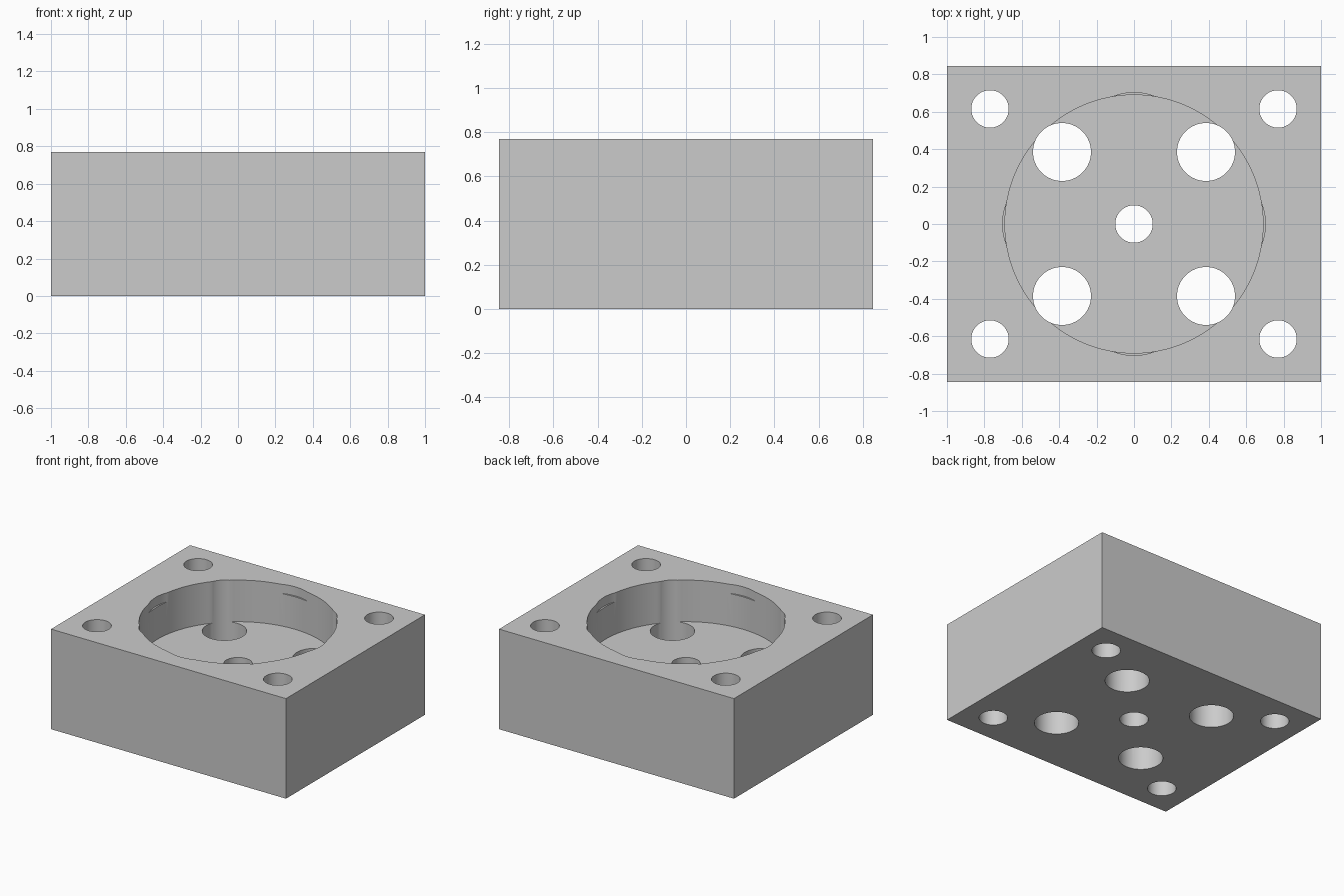
import bpy
import math

if "Cube" in bpy.data.objects:
    bpy.data.objects.remove(bpy.data.objects["Cube"], do_unlink=True)

WIDTH, DEPTH, HEIGHT = 2.0, 1.69, 0.77
FLOOR = 0.45          # pocket floor height
SIGNS = [(sx, sy) for sx in (-1, 1) for sy in (-1, 1)]

# Single grey material
grey = bpy.data.materials.new("plain grey")
grey.use_nodes = True
grey.diffuse_color = (0.6, 0.6, 0.6, 1)
grey.node_tree.nodes["Principled BSDF"].inputs["Base Color"].default_value = (0.6, 0.6, 0.6, 1)

# Solid block
bpy.ops.mesh.primitive_cube_add(size=1, location=(0, 0, HEIGHT / 2))
block = bpy.context.object
block.name = "housing_block"
block.scale = (WIDTH, DEPTH, HEIGHT)
bpy.ops.object.transform_apply(location=True, rotation=False, scale=True)
block.data.materials.append(grey)


def bore(x, y, radius, bottom=-0.2, sides=64):
    """Cut a vertical round hole from the top down to the given height."""
    top = HEIGHT + 0.2
    bpy.ops.mesh.primitive_cylinder_add(
        vertices=sides, radius=radius, depth=top - bottom,
        location=(x, y, (top + bottom) / 2))
    cutter = bpy.context.object
    cutter.name = "bore_cutter"
    cutter.hide_render = True
    cutter.data.materials.append(grey)
    bpy.context.view_layer.objects.active = block
    cut = block.modifiers.new("bore", 'BOOLEAN')
    cut.operation = 'DIFFERENCE'
    cut.solver = 'EXACT'
    cut.object = cutter
    bpy.ops.object.modifier_apply(modifier=cut.name)
    bpy.data.objects.remove(cutter, do_unlink=True)


# Round pocket and centre hole
bore(0, 0, 0.69, FLOOR, 96)
bore(0, 0, 0.10)

# Corner bolt holes and large ports in the pocket floor
for sx, sy in SIGNS:
    bore(sx * 0.77, sy * 0.615, 0.10)
    bore(sx * 0.385, sy * 0.385, 0.155)

# Shallow reliefs in the pocket rim
for i in range(4):
    a = i * math.pi / 2
    bore(0.405 * math.cos(a), 0.405 * math.sin(a), 0.298, HEIGHT - 0.07)

# Smooth bores with crisp edges
bpy.ops.object.select_all(action='DESELECT')
block.select_set(True)
bpy.context.view_layer.objects.active = block
bpy.ops.object.shade_smooth_by_angle(angle=math.radians(25))
